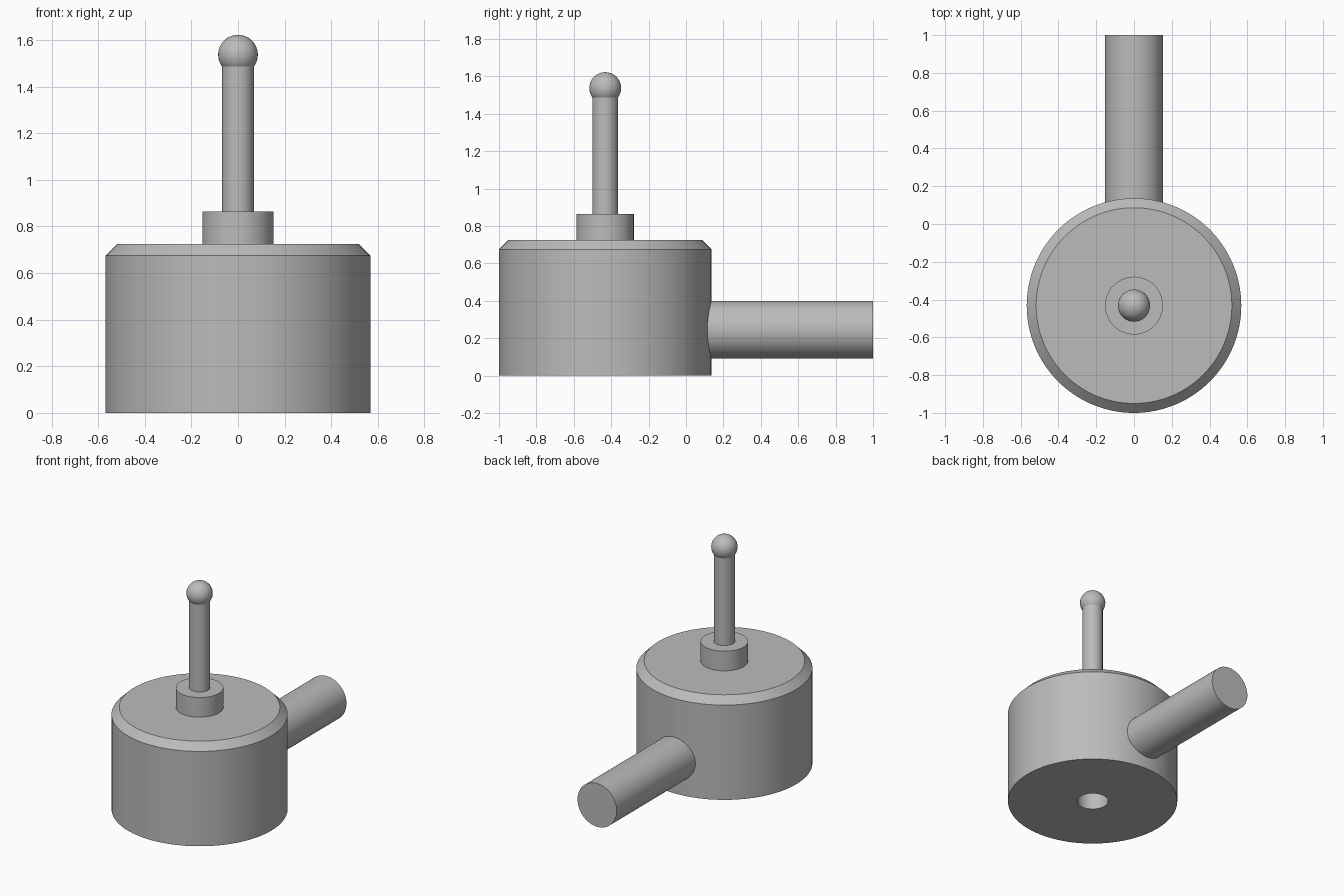
import bpy, bmesh, math

if "Cube" in bpy.data.objects:
    bpy.data.objects.remove(bpy.data.objects["Cube"])

CY = -0.432      # y of the main turning axis
R = 0.568        # body radius
SEG = 128

grey = bpy.data.materials.new("plain_grey")
grey.diffuse_color = (0.5, 0.5, 0.5, 1)
grey.use_nodes = True
grey.node_tree.nodes["Principled BSDF"].inputs["Base Color"].default_value = grey.diffuse_color


def finish(name, bm):
    bmesh.ops.remove_doubles(bm, verts=bm.verts, dist=1e-5)
    mesh = bpy.data.meshes.new(name)
    bm.to_mesh(mesh)
    bm.free()
    mesh.materials.append(grey)
    ob = bpy.data.objects.new(name, mesh)
    bpy.context.collection.objects.link(ob)
    bpy.ops.object.select_all(action='DESELECT')
    ob.select_set(True)
    bpy.context.view_layer.objects.active = ob
    bpy.ops.object.shade_smooth_by_angle(angle=math.radians(30))
    return ob


def lathe(name, profile, place, seg=SEG):
    """Revolve (radius, height) points; place() maps local x, y, z to the model."""
    bm = bmesh.new()
    rings = []
    for r, z in profile:
        if r == 0:
            rings.append([bm.verts.new(place(0, 0, z))] * seg)
        else:
            rings.append([bm.verts.new(place(r * math.cos(2 * math.pi * j / seg),
                                             r * math.sin(2 * math.pi * j / seg), z))
                          for j in range(seg)])
    for a, b in zip(rings, rings[1:]):
        for j in range(seg):
            k = (j + 1) % seg
            corners = list(dict.fromkeys((a[j], a[k], b[k], b[j])))
            bm.faces.new(corners)
    return finish(name, bm)


def upright(x, y, z):
    return (x, y + CY, z)


def backward(x, y, z):
    # The inner end of the arm (z = 0) is fitted to the round body wall
    depth = z if z > 0 else CY + math.sqrt((R - 0.002) ** 2 - x * x)
    return (x, depth, 0.245 - y)


# Drum with chamfered top edge and a blind hole underneath
lathe("body", [(0, 0.38), (0.104, 0.38), (0.104, 0), (R, 0), (R, 0.675),
               (0.518, 0.725), (0.153, 0.725)], upright)

# Collar on top of the drum
lathe("collar", [(0.153, 0.725), (0.153, 0.865), (0.068, 0.865)], upright)

# Thin stem
lathe("stem", [(0.068, 0.865), (0.068, 1.487)], upright)

# Ball tip, starting where it meets the stem
BALL_R, BALL_Z, N = 0.085, 1.537, 28
start = -math.acos(0.068 / BALL_R)
ball = []
for i in range(N):
    t = start + (math.pi / 2 - start) * i / N
    ball.append((BALL_R * math.cos(t), BALL_Z + BALL_R * math.sin(t)))
lathe("ball_tip", ball + [(0, BALL_Z + BALL_R)], upright, 64)

# Horizontal arm at the back
lathe("arm", [(0.154, 0), (0.154, 1.0), (0, 1.0)], backward)
